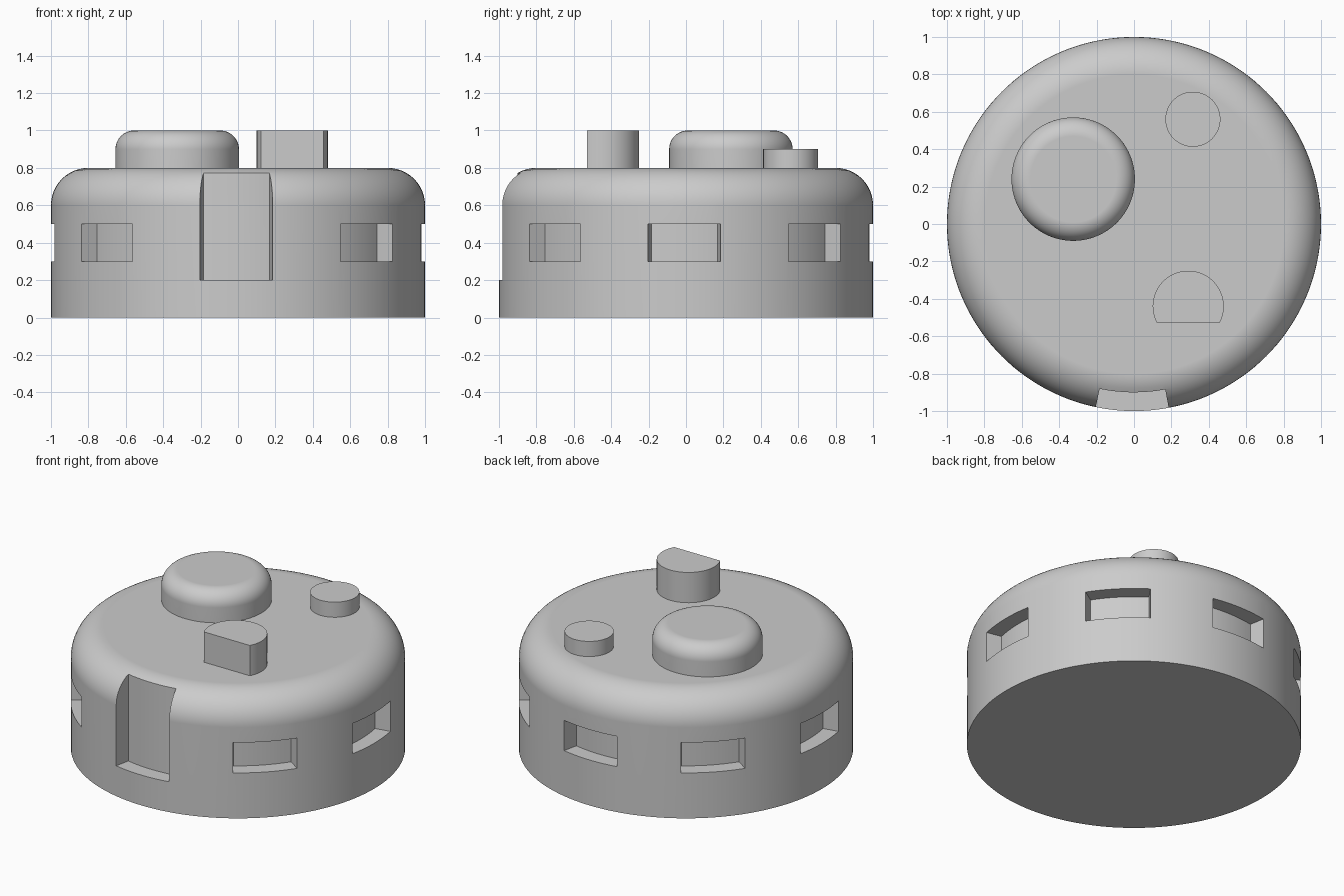
import bpy
import bmesh
from math import radians, degrees, sin, cos, pi, asin

cube = bpy.data.objects.get("Cube")
if cube:
    bpy.data.objects.remove(cube, do_unlink=True)

grey = bpy.data.materials.new("plain grey")
grey.use_nodes = True
GREY = (0.6, 0.6, 0.6, 1)
grey.diffuse_color = GREY
grey.node_tree.nodes["Principled BSDF"].inputs["Base Color"].default_value = GREY


def make_object(name, bm):
    bmesh.ops.recalc_face_normals(bm, faces=bm.faces)
    mesh = bpy.data.meshes.new(name)
    bm.to_mesh(mesh)
    bm.free()
    mesh.materials.append(grey)
    obj = bpy.data.objects.new(name, mesh)
    bpy.context.collection.objects.link(obj)
    return obj


def activate(obj):
    bpy.ops.object.select_all(action='DESELECT')
    obj.select_set(True)
    bpy.context.view_layer.objects.active = obj


def smooth(obj):
    activate(obj)
    bpy.ops.object.shade_smooth_by_angle(angle=radians(30))
    weighted = obj.modifiers.new("flat caps", 'WEIGHTED_NORMAL')
    weighted.keep_sharp = True


def skin(bm, loops):
    """Join closed loops of points into a capped solid."""
    rings = [[bm.verts.new(p) for p in loop] for loop in loops]
    for a, b in zip(rings, rings[1:]):
        n = len(a)
        for i in range(n):
            j = (i + 1) % n
            bm.faces.new((a[i], a[j], b[j], b[i]))
    bm.faces.new(rings[0][::-1])
    bm.faces.new(rings[-1])


def rounded_disc(name, x, y, z0, z1, radius, fillet=0, sides=144, steps=12):
    """Upright disc whose top rim is rounded by the fillet radius."""
    profile = [(radius, z0)]
    if fillet:
        for i in range(steps + 1):
            a = pi / 2 * i / steps
            profile.append((radius - fillet + fillet * cos(a),
                            z1 - fillet + fillet * sin(a)))
    else:
        profile.append((radius, z1))
    turns = [2 * pi * i / sides for i in range(sides)]
    bm = bmesh.new()
    skin(bm, [[(x + r * cos(t), y + r * sin(t), z) for t in turns]
              for r, z in profile])
    return make_object(name, bm)


def add_sector(bm, middle, z0, z1, inner=0.9, outer=1.1, steps=9):
    """Ring segment used to cut a recess into the side wall."""
    start, span = middle - 11.8, 22.5
    turns = [radians(start + span * i / steps) for i in range(steps + 1)]
    outline = [(inner * cos(t), inner * sin(t)) for t in turns]
    outline += [(outer * cos(t), outer * sin(t)) for t in reversed(turns)]
    skin(bm, [[(x, y, z) for x, y in outline] for z in (z0, z1)])


# Body with rounded upper rim
body = rounded_disc("body", 0, 0, 0, 0.8, 1, fillet=0.2)

# Front notch open at the top, and seven side slots
bm = bmesh.new()
for k in range(8):
    angle = -90 + 45 * k
    if k == 0:
        add_sector(bm, angle, 0.2, 1)
    else:
        add_sector(bm, angle, 0.3, 0.5)
cutter = make_object("recess_cutter", bm)
cutter.hide_render = True
cut = body.modifiers.new("recesses", 'BOOLEAN')
cut.operation = 'DIFFERENCE'
cut.solver = 'EXACT'
cut.object = cutter
activate(body)
bpy.ops.object.modifier_apply(modifier=cut.name)
bpy.data.objects.remove(cutter, do_unlink=True)
smooth(body)

# Large rounded knob and small flat button
smooth(rounded_disc("large_knob", -0.325, 0.24, 0.8, 1, 0.33, fillet=0.1, sides=96))
smooth(rounded_disc("small_button", 0.315, 0.56, 0.8, 0.9, 0.147, sides=64))

# Post with a flat side facing the front
cx, cy, r, flat_y = 0.29, -0.44, 0.19, -0.53
low = asin((flat_y - cy) / r)
arc = [low + (pi - 2 * low) * i / 40 for i in range(41)]
bm = bmesh.new()
skin(bm, [[(cx + r * cos(t), cy + r * sin(t), z) for t in arc] for z in (0.8, 1)])
smooth(make_object("flat_sided_post", bm))
